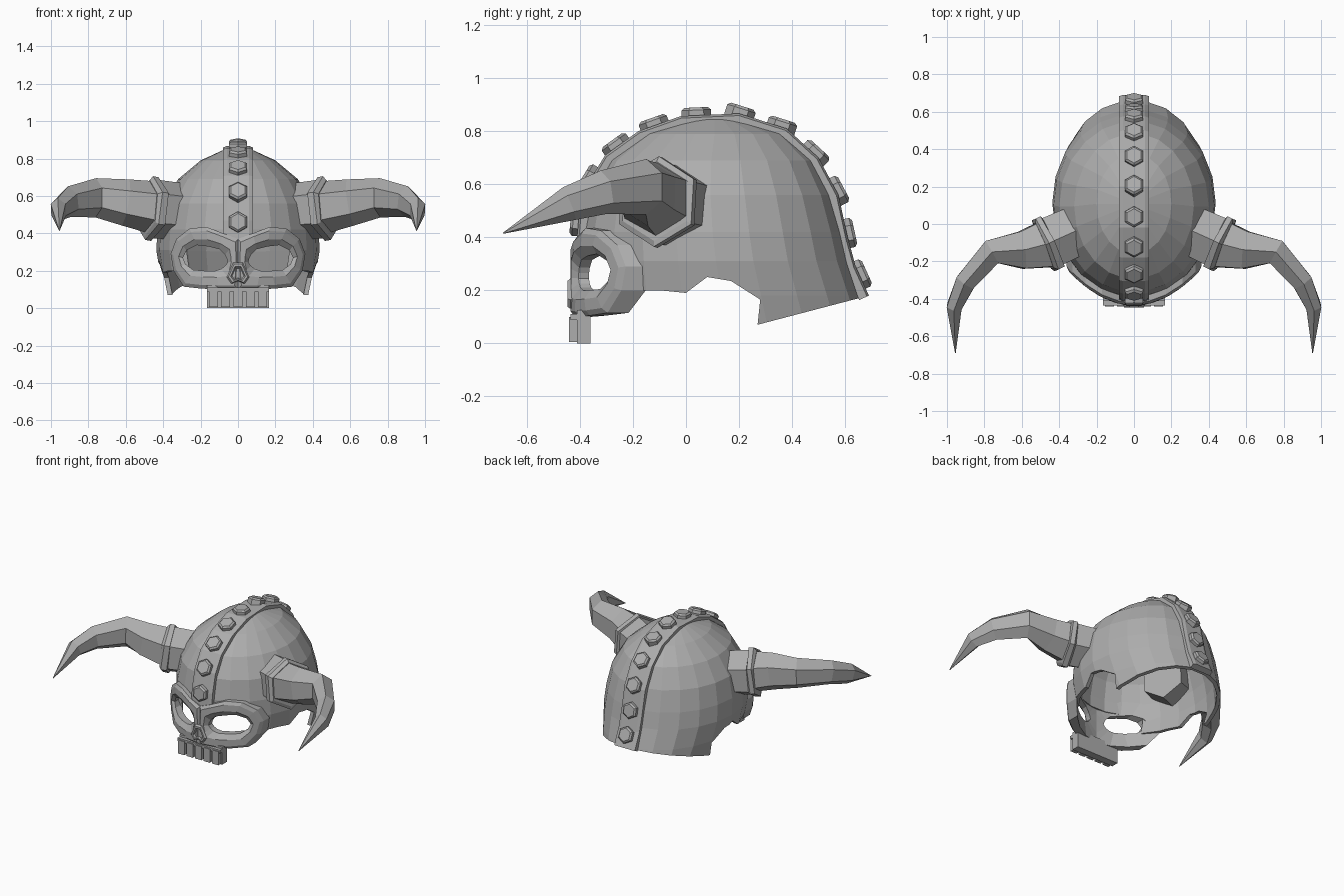
import bpy, bmesh, math
from mathutils import Vector

cube = bpy.data.objects.get("Cube")
if cube:
    bpy.data.objects.remove(cube, do_unlink=True)

metal = bpy.data.materials.new("grey metal")
metal.use_nodes = True
metal.diffuse_color = (0.42, 0.42, 0.42, 1)
metal.node_tree.nodes["Principled BSDF"].inputs["Base Color"].default_value = metal.diffuse_color


def add_object(name, bm):
    bmesh.ops.recalc_face_normals(bm, faces=bm.faces)
    mesh = bpy.data.meshes.new(name)
    bm.to_mesh(mesh)
    bm.free()
    mesh.materials.append(metal)
    obj = bpy.data.objects.new(name, mesh)
    bpy.context.collection.objects.link(obj)
    return obj


def loft(name, rings, caps=True, cyclic=False):
    """Bridge closed rings of equal size into one skin."""
    bm = bmesh.new()
    loops = [[bm.verts.new(p) for p in ring] for ring in rings]
    n = len(loops[0])
    pairs = list(zip(loops, loops[1:])) + ([(loops[-1], loops[0])] if cyclic else [])
    for a, b in pairs:
        for i in range(n):
            j = (i + 1) % n
            bm.faces.new((a[i], a[j], b[j], b[i]))
    if caps:
        bm.faces.new(loops[0])
        bm.faces.new(loops[-1])
    return add_object(name, bm)


def use_modifier(obj, kind, **settings):
    mod = obj.modifiers.new(kind.title(), kind)
    for key, value in settings.items():
        setattr(mod, key, value)
    bpy.context.view_layer.objects.active = obj
    bpy.ops.object.modifier_apply(modifier=mod.name)


def both_sides(name, rings, **options):
    for side, s in (("left_", 1), ("right_", -1)):
        loft(side + name, [[(s * x, y, z) for x, y, z in r] for r in rings], **options)


def box(name, x, y, z):
    return loft(name, [[(x[0], y[0], h), (x[1], y[0], h), (x[1], y[1], h), (x[0], y[1], h)] for h in z])


# Helmet shell: height, front, back, half width of each ring
levels = [(0, -.39, .72, .37), (.18, -.39, .66, .415), (.31, -.39, .615, .437),
          (.42, -.39, .59, .43), (.56, -.365, .55, .40), (.69, -.295, .485, .32),
          (.79, -.16, .375, .2), (.845, .0, .215, .08)]
columns = 22
shell_rings = []
for z, front, back, width in levels:
    mid, half = (front + back) / 2, (back - front) / 2
    angles = [math.tau * (i + .5) / columns for i in range(columns)]
    shell_rings.append([(width * math.sin(a), mid - half * math.cos(a), z) for a in angles])
shell = loft("helmet_shell", shell_rings, caps=False)
bm = bmesh.new()
bm.from_mesh(shell.data)
bm.verts.ensure_lookup_table()
bm.faces.new(list(bm.verts)[-columns:])
bmesh.ops.recalc_face_normals(bm, faces=bm.faces)
bm.to_mesh(shell.data)
bm.free()
use_modifier(shell, "SOLIDIFY", thickness=.025, offset=-1)

# Trim the face opening, cheek edge and neck guard
trim = [(-.7, .34), (-.24, .34), (-.24, .2), (-.1, .2), (0, .19), (.08, .25), (.17, .235),
        (.28, .165), (.27, .07), (.9, .235), (.9, -.3), (-.7, -.3)]
cutter = loft("trim_cutter", [[(x, y, z) for y, z in trim] for x in (-1, 1)])
cutter.hide_render = True
use_modifier(shell, "BOOLEAN", operation="DIFFERENCE", object=cutter, solver="EXACT")
bpy.data.objects.remove(cutter, do_unlink=True)

# Crest band over the middle
path = [Vector((0, y, z)) for y, z in
        [(-.415, .36), (-.405, .47), (-.372, .6), (-.305, .71), (-.18, .8), (-.02, .857), (.2, .867),
         (.38, .81), (.5, .7), (.575, .56), (.61, .4), (.64, .29), (.69, .18)]]
band = []
for i, p in enumerate(path):
    t = (path[min(i + 1, len(path) - 1)] - path[max(i - 1, 0)]).normalized()
    out = Vector((0, -t.z, t.y))
    band.append([p + Vector((x, 0, 0)) + out * h
                 for x, h in ((-.08, -.04), (-.08, -.008), (-.06, 0), (.06, 0), (.08, -.008), (.08, -.04))])
loft("crest_band", band)

# Hexagonal studs spaced evenly along the crest
total = sum((b - a).length for a, b in zip(path, path[1:]))
for k in range(11):
    left = .1 + k * (total - .185) / 10
    for a, b in zip(path, path[1:]):
        step = (b - a).length
        if left <= step:
            break
        left -= step
    t = (b - a).normalized()
    out = Vector((0, -t.z, t.y))
    center = a + t * left
    rings = []
    for height, radius in ((-.02, .056), (.02, .056), (.03, .044)):
        rings.append([center + out * height + radius *
                      (t * math.cos(i * math.pi / 3) + Vector((1, 0, 0)) * math.sin(i * math.pi / 3))
                      for i in range(6)])
    loft("crest_stud_%d" % (k + 1), rings)


# Horns and their collars: centre, radius and sideways scale of each hexagonal section
def hex_rings(stations):
    rings = []
    points = [Vector(s[:3]) for s in stations]
    for i, (p, s) in enumerate(zip(points, stations)):
        t = points[min(i + 1, len(points) - 1)] - points[max(i - 1, 0)]
        t.normalize()
        lateral = Vector((0, 0, 1)).cross(t).normalized()
        up = t.cross(lateral)
        rings.append([p + s[3] * (lateral * s[4] * math.sin(a) + up * math.cos(a))
                      for a in (j * math.pi / 3 for j in range(6))])
    return rings


both_sides("horn_collar", hex_rings([
    (.24, -.005, .51, .15, 1), (.44, -.095, .53, .157, 1), (.445, -.098, .53, .172, 1),
    (.475, -.112, .535, .172, 1), (.485, -.116, .536, .15, 1)]))
both_sides("horn", hex_rings([
    (.46, -.105, .54, .14, 1.05), (.6, -.14, .565, .125, .92), (.76, -.15, .59, .105, .75),
    (.9, -.31, .57, .083, .75), (.96, -.44, .527, .066, .7), (.955, -.69, .415, .002, 1)]))

# Skull mask: each half is a ring of faces round an eye socket
outline = [(0, .37), (.08, .4), (.17, .435), (.26, .425), (.33, .37), (.36, .29), (.345, .2),
           (.29, .115), (.2, .105), (.1, .1), (0, .1), (0, .17), (0, .25), (0, .31)]
eye = [(.07, .285), (.1, .315), (.16, .33), (.22, .337), (.275, .31), (.295, .27), (.28, .235),
       (.24, .205), (.18, .2), (.12, .2), (.09, .21), (.07, .225), (.055, .245), (.06, .265)]


def mask_ring(blend, forward, through=False):
    ring = []
    for (ox, oz), (ex, ez) in zip(outline, eye):
        x, z = ox + (ex - ox) * blend, oz + (ez - oz) * blend
        depth = .05 + .35 * x * x if through else 0
        ring.append((x, -.422 + 1.5 * x * x - forward + depth, z))
    return ring


both_sides("skull_mask", [mask_ring(0, 0, True), mask_ring(0, 0), mask_ring(.2, .014),
                          mask_ring(.65, .014), mask_ring(1, -.012), mask_ring(1, 0, True)],
           caps=False, cyclic=True)

# Nose with a raised rim and a sunken middle
nose = [(-.025, .245), (.025, .245), (.06, .165), (.035, .13), (0, .145), (-.035, .13), (-.06, .165)]
loft("nose", [[(x * s, y, .18 + (z - .18) * s) for x, z in nose]
              for s, y in ((1, -.4), (1, -.436), (.85, -.447), (.65, -.447), (.5, -.432))])

# Upper jaw and teeth
box("upper_jaw", (-.165, .165), (-.412, -.36), (0, .125))
box("gum", (-.165, .165), (-.436, -.38), (.088, .11))
for i in range(5):
    x = (i - 2) * .066
    box("tooth_%d" % (i + 1), (x - .024, x + .024), (-.442, -.39), (.005, .1))
